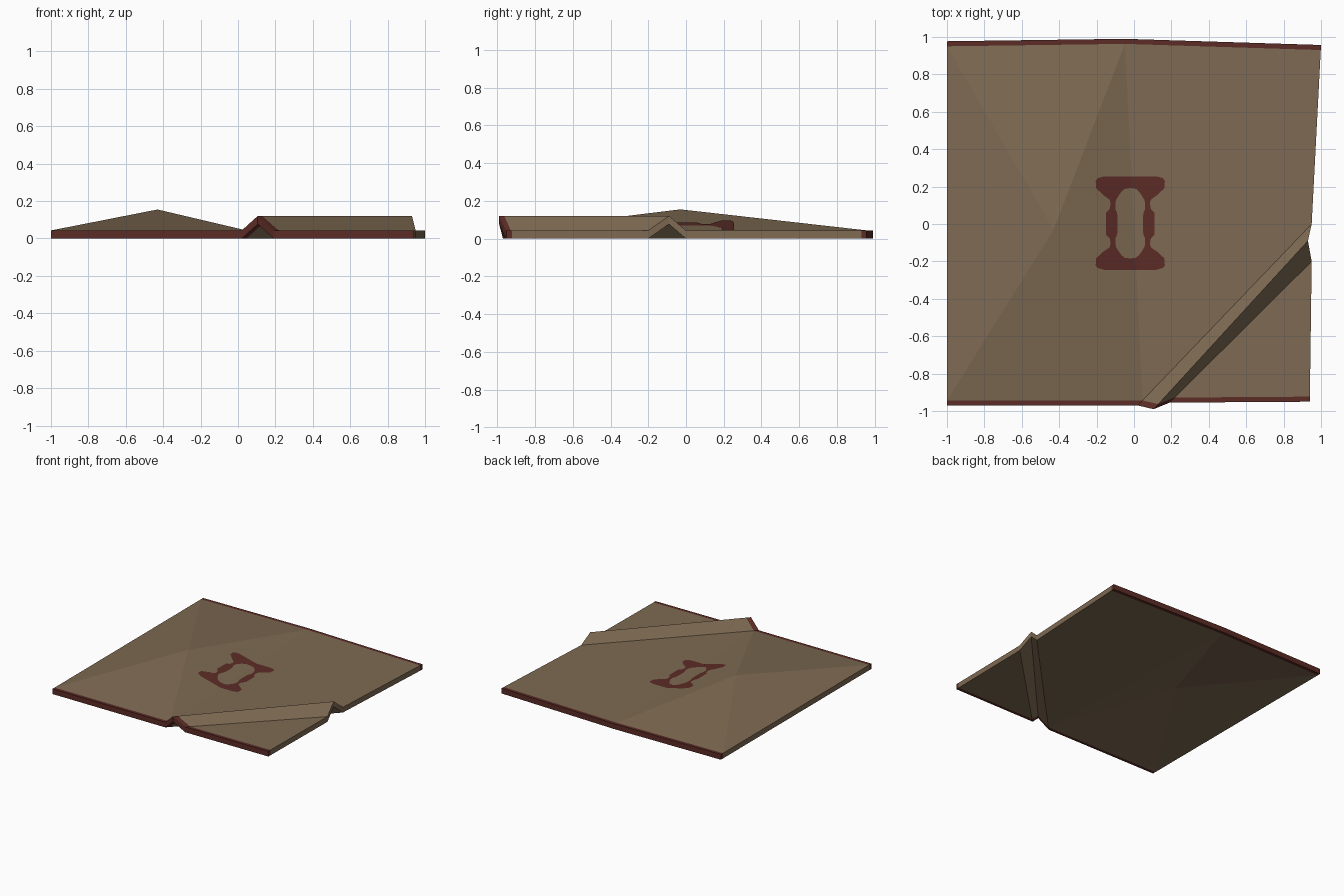
import bpy, bmesh
from mathutils import Vector
from mathutils.bvhtree import BVHTree

if "Cube" in bpy.data.objects:
    bpy.data.objects.remove(bpy.data.objects["Cube"])


def material(name, color):
    m = bpy.data.materials.new(name)
    m.diffuse_color = (*color, 1)
    m.use_nodes = True
    m.node_tree.nodes["Principled BSDF"].inputs["Base Color"].default_value = m.diffuse_color
    return m


tan = material("woven tan", (0.209, 0.144, 0.084))
red = material("dark red trim", (0.107, 0.025, 0.019))


def make_object(name, bm, mats):
    bmesh.ops.recalc_face_normals(bm, faces=bm.faces)
    me = bpy.data.meshes.new(name)
    bm.to_mesh(me)
    bm.free()
    for m in mats:
        me.materials.append(m)
    ob = bpy.data.objects.new(name, me)
    bpy.context.collection.objects.link(ob)
    return ob


# Rug: flat level, fold crest and soft bump
T, CREST, BUMP, EDGE = 0.043, 0.12, 0.155, 0.027
P = {
    "front_left": (-1, -0.97, T), "left": (-1, 0, T), "back_left": (-1, 0.977, T),
    "back_mid": (-0.05, 0.99, T), "back_right": (1, 0.957, T),
    "mid": (0, 0, T), "bump": (-0.43, -0.03, BUMP),
    "fold_a": (0.02, -0.97, T), "fold_b": (0.105, -0.99, CREST), "fold_c": (0.19, -0.955, T),
    "end_a": (0.95, 0, T), "end_b": (0.93, -0.09, CREST), "end_c": (0.95, -0.2, T),
    "front_right": (0.94, -0.95, T),
}
P = {k: Vector(v) for k, v in P.items()}

# inner line of the trim runs along the neighbouring edges
toward = {"front_left": "left", "fold_a": "end_a", "fold_b": "end_b", "fold_c": "end_c",
          "front_right": "end_c", "back_left": "left", "back_mid": "mid", "back_right": "end_a"}
for k, other in toward.items():
    d = P[other] - P[k]
    P["in_" + k] = P[k] + d * (EDGE / abs(d.y))

front = ["front_left", "fold_a", "fold_b", "fold_c", "front_right"]
back = ["back_right", "back_mid", "back_left"]
faces = []
for row in (front, back):
    for a, b in zip(row, row[1:]):
        faces.append((1, [a, b, "in_" + b, "in_" + a]))
ring = ["left", "in_front_left", "in_fold_a", "mid", "in_back_mid", "in_back_left"]
for a, b in zip(ring, ring[1:] + ring[:1]):
    faces.append((0, ["bump", a, b]))
faces += [(0, ["mid", "in_fold_a", "end_a"]),
          (0, ["mid", "end_a", "in_back_right", "in_back_mid"]),
          (0, ["in_fold_a", "in_fold_b", "end_b", "end_a"]),
          (0, ["in_fold_b", "in_fold_c", "end_c", "end_b"]),
          (0, ["in_fold_c", "in_front_right", "end_c"])]

bm = bmesh.new()
top = {k: bm.verts.new(v) for k, v in P.items()}
low = {top[k]: bm.verts.new(v - Vector((0, 0, T))) for k, v in P.items()}
for mat, names in faces:
    bm.faces.new([top[n] for n in names]).material_index = mat
bm.normal_update()
surface = BVHTree.FromBMesh(bm)
upper = list(bm.faces)
rim = [e for e in bm.edges if e.is_boundary]
rim_mats = [e.link_faces[0].material_index for e in rim]
# side walls and underside
for e, mat in zip(rim, rim_mats):
    a, b = e.verts
    bm.faces.new([a, b, low[b], low[a]]).material_index = mat
for f in upper:
    bm.faces.new([low[v] for v in reversed(f.verts)]).material_index = f.material_index
make_object("rug", bm, [tan, red])

# Painted centre ornament: (y, inner half width, outer half width), mirrored and draped
half = [(0, .067, .13), (.06, .07, .13), (.08, .08, .11), (.11, .08, .105), (.13, .075, .11),
        (.155, .06, .145), (.175, .045, .165), (.188, .03, .18), (.192, 0, .182),
        (.23, 0, .185), (.245, 0, .175), (.255, 0, .14)]
rows = [(-y * 0.96, i, o) for y, i, o in reversed(half[1:])] + half
bm = bmesh.new()
N = 10


def draped(x, y):
    hit = surface.ray_cast(Vector((x, y, 1)), Vector((0, 0, -1)))[0]
    return bm.verts.new((x, y, hit.z + 0.003))


for side in (-1, 1):
    grid = [[draped(-0.02 + side * (i + (o - i) * n / N), y) for n in range(N + 1)]
            for y, i, o in rows]
    for r0, r1 in zip(grid, grid[1:]):
        for n in range(N):
            q = [r0[n], r0[n + 1], r1[n + 1], r1[n]]
            bm.faces.new(q if side > 0 else q[::-1])
bmesh.ops.remove_doubles(bm, verts=bm.verts, dist=1e-5)
make_object("centre_ornament", bm, [red])
